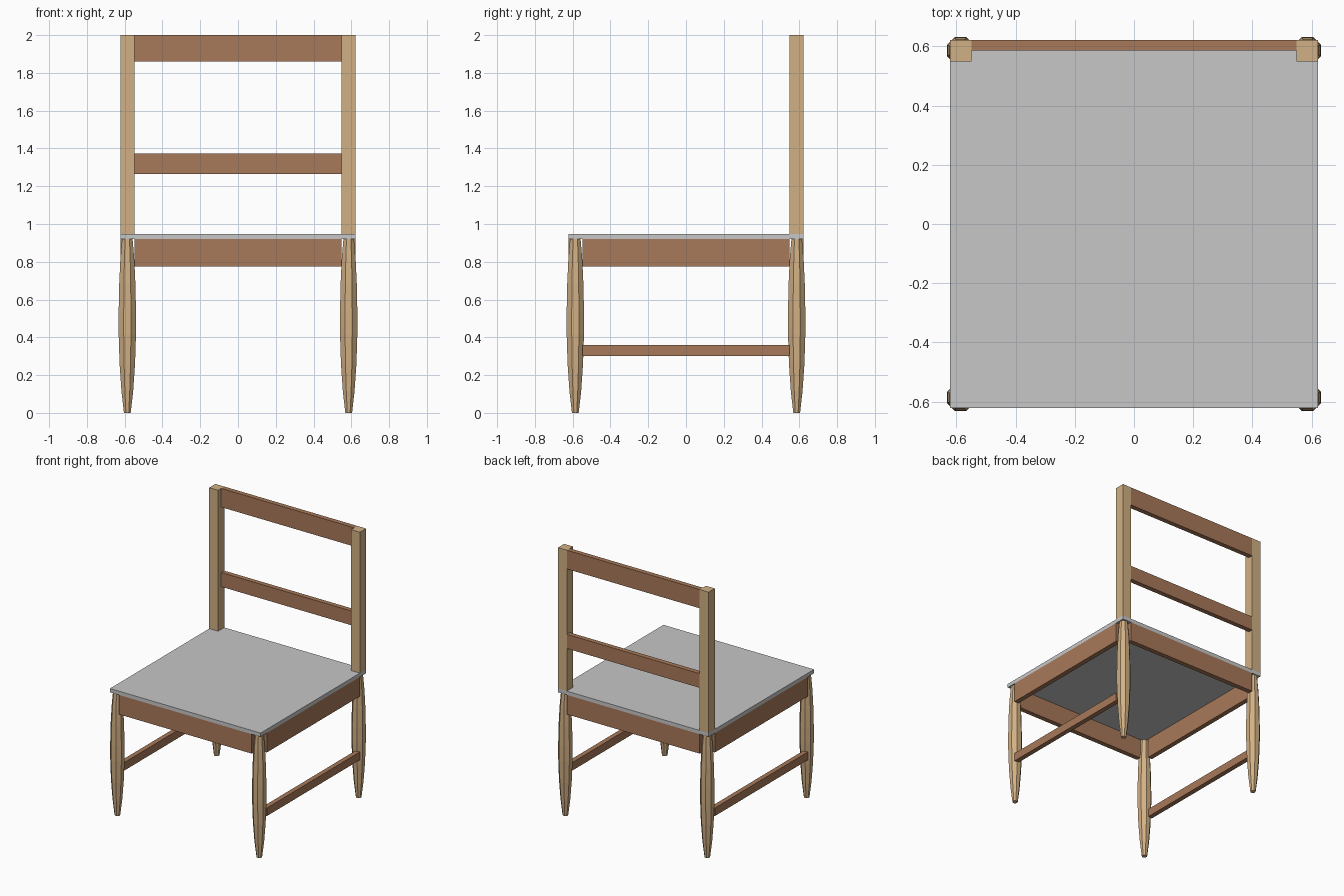
import bpy, bmesh, math

if "Cube" in bpy.data.objects:
    bpy.data.objects.remove(bpy.data.objects["Cube"])


def material(name, srgb):
    m = bpy.data.materials.new(name)
    lin = [((c + 0.055) / 1.055) ** 2.4 for c in srgb]
    m.diffuse_color = (*lin, 1.0)
    m.use_nodes = True
    m.node_tree.nodes["Principled BSDF"].inputs["Base Color"].default_value = m.diffuse_color
    return m


TAN = material("light wood", (0.82, 0.69, 0.52))
BROWN = material("brown wood", (0.66, 0.475, 0.35))
GREY = material("grey seat", (0.78, 0.78, 0.78))


def finish(bm, name, mat):
    bmesh.ops.recalc_face_normals(bm, faces=bm.faces)
    mesh = bpy.data.meshes.new(name)
    bm.to_mesh(mesh)
    bm.free()
    mesh.materials.append(mat)
    obj = bpy.data.objects.new(name, mesh)
    bpy.context.collection.objects.link(obj)
    return obj


def box(name, mat, x, y, z):
    """Box from (min, max) ranges on each axis."""
    bm = bmesh.new()
    bmesh.ops.create_cube(bm, size=1)
    for v in bm.verts:
        v.co = [r[0] + (c + 0.5) * (r[1] - r[0]) for r, c in zip((x, y, z), v.co)]
    return finish(bm, name, mat)


def turned_leg(name, mat, cx, cy, profile, sides=8):
    """Faceted turned leg; the radius is measured to the flats."""
    bm = bmesh.new()
    rings = []
    for r, z in profile:
        rr = r / math.cos(math.pi / sides)
        angles = [2 * math.pi * (i + 0.5) / sides for i in range(sides)]
        rings.append([bm.verts.new((cx + rr * math.cos(a), cy + rr * math.sin(a), z))
                      for a in angles])
    for lo, hi in zip(rings, rings[1:]):
        for i in range(sides):
            j = (i + 1) % sides
            bm.faces.new((lo[i], lo[j], hi[j], hi[i]))
    bm.faces.new(rings[0])
    bm.faces.new(rings[-1])
    return finish(bm, name, mat)


OUT, MID, INN = 0.622, 0.586, 0.549     # outer face, leg centre, inner face
SEAT_LO, SEAT_HI = 0.92, 0.948

# Seat board
box("seat", GREY, (-OUT, OUT), (-OUT, OUT), (SEAT_LO, SEAT_HI))

# Turned legs
leg_profile = [(0.018, 0.0), (0.031, 0.115), (0.041, 0.26), (0.046, 0.42),
               (0.046, 0.53), (0.043, 0.68), (0.037, 0.81), (0.028, SEAT_LO)]
for sy, end in ((-1, "front"), (1, "back")):
    for sx, side in ((-1, "left"), (1, "right")):
        turned_leg(f"{end}_leg_{side}", TAN, sx * MID, sy * MID, leg_profile)

# Side parts: back posts, side aprons and stretchers
for sx, side in ((-1, "left"), (1, "right")):
    post_x = sorted((sx * INN, sx * OUT))
    rail_x = sorted((sx * MID, sx * OUT))
    box(f"back_post_{side}", TAN, post_x, (INN, OUT), (SEAT_HI, 2.0))
    box(f"side_apron_{side}", BROWN, rail_x, (-INN, INN), (0.775, SEAT_LO))
    box(f"stretcher_{side}", BROWN, rail_x, (-INN, INN), (0.30, 0.36))

# Front and back aprons
for sy, end in ((-1, "front"), (1, "back")):
    box(f"{end}_apron", BROWN, (-INN, INN), sorted((sy * MID, sy * OUT)), (0.775, SEAT_LO))

# Back rest rails
box("top_rail", BROWN, (-INN, INN), (MID, OUT), (1.86, 2.0))
box("middle_rail", BROWN, (-INN, INN), (MID, OUT), (1.266, 1.372))
